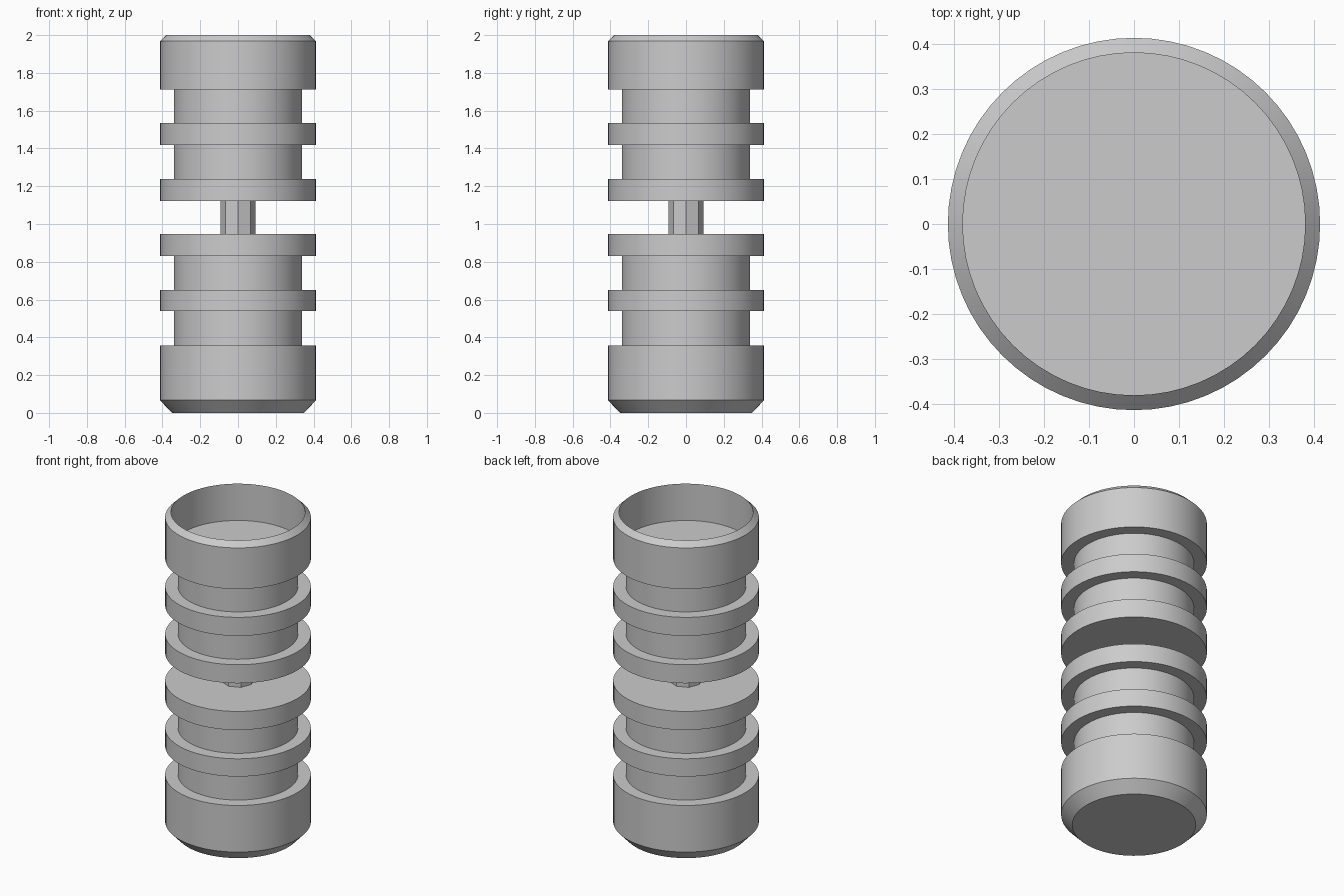
import bpy, bmesh, math

cube = bpy.data.objects.get("Cube")
if cube:
    bpy.data.objects.remove(cube, do_unlink=True)

# Single plain grey
GREY = (0.6, 0.6, 0.6, 1.0)
grey = bpy.data.materials.new("plain grey")
grey.diffuse_color = GREY
grey.use_nodes = True
grey.node_tree.nodes["Principled BSDF"].inputs["Base Color"].default_value = GREY

R = 0.413       # flange radius
GROOVE = 0.34   # groove radius


def lathe(name, profile, sides, smooth=True):
    """Turn an (r, z) profile around z, closing both ends with flat caps."""
    bm = bmesh.new()
    rings = []
    for r, z in profile:
        rings.append([bm.verts.new((r * math.cos(2 * math.pi * i / sides),
                                    r * math.sin(2 * math.pi * i / sides), z))
                      for i in range(sides)])
    for low, high in zip(rings, rings[1:]):
        for i in range(sides):
            j = (i + 1) % sides
            bm.faces.new((low[i], low[j], high[j], high[i]))
    bm.faces.new(rings[0][::-1])
    bm.faces.new(rings[-1])
    bmesh.ops.recalc_face_normals(bm, faces=bm.faces)
    mesh = bpy.data.meshes.new(name)
    bm.to_mesh(mesh)
    bm.free()
    mesh.materials.append(grey)
    obj = bpy.data.objects.new(name, mesh)
    bpy.context.collection.objects.link(obj)
    if smooth:
        bpy.ops.object.select_all(action='DESELECT')
        obj.select_set(True)
        bpy.context.view_layer.objects.active = obj
        bpy.ops.object.shade_smooth_by_angle(angle=math.radians(25))
    return obj


def grooves(levels):
    """Profile points for a stack that alternates flange and groove."""
    points = []
    for bottom, top in levels:
        points += [(R, bottom), (GROOVE, bottom), (GROOVE, top), (R, top)]
    return points


# Lower half: chamfered solid foot, two grooves, flange on top
lathe("lower_spool",
      [(0.35, 0.0), (R, 0.067)]
      + grooves([(0.358, 0.539), (0.65, 0.83)])
      + [(R, 0.946)], 64)

# Upper half: flange, two grooves, open cup with a bevelled sharp rim
lathe("upper_spool",
      [(R, 1.122)]
      + grooves([(1.238, 1.418), (1.534, 1.711)])
      + [(R, 1.968), (0.38, 2.0), (0.38, 1.77)], 64)

# Faceted pin joining the halves
lathe("connecting_pin", [(0.092, 0.94), (0.092, 1.128)], 8, smooth=False)
